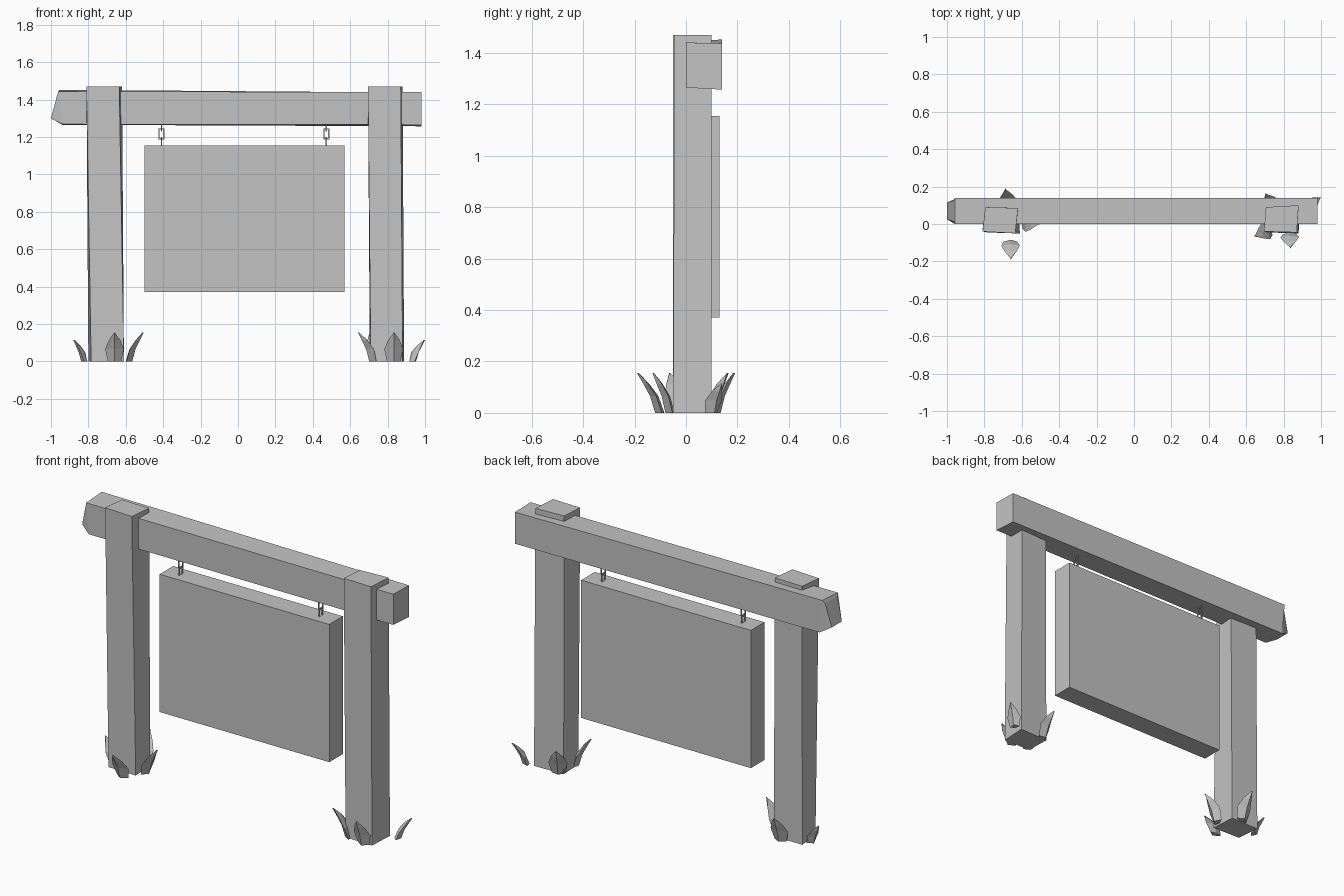
import bpy, bmesh
from mathutils import Vector

if "Cube" in bpy.data.objects:
    bpy.data.objects.remove(bpy.data.objects["Cube"])

grey = bpy.data.materials.new("plain_grey")
grey.diffuse_color = (0.55, 0.55, 0.55, 1)
grey.use_nodes = True
grey.node_tree.nodes["Principled BSDF"].inputs["Base Color"].default_value = grey.diffuse_color


def finish(name, bm):
    bmesh.ops.recalc_face_normals(bm, faces=bm.faces)
    mesh = bpy.data.meshes.new(name)
    bm.to_mesh(mesh)
    bm.free()
    mesh.materials.append(grey)
    ob = bpy.data.objects.new(name, mesh)
    bpy.context.collection.objects.link(ob)
    return ob


def loft(bm, rings):
    """Skin a list of equal-length rings and cap both ends."""
    vs = [[bm.verts.new(p) for p in r] for r in rings]
    n = len(vs[0])
    for a, b in zip(vs, vs[1:]):
        for i in range(n):
            j = (i + 1) % n
            bm.faces.new((a[i], a[j], b[j], b[i]))
    bm.faces.new(vs[0])
    bm.faces.new(vs[-1])


def add_box(bm, lo, hi):
    loft(bm, [[(lo[0], lo[1], z), (hi[0], lo[1], z), (hi[0], hi[1], z), (lo[0], hi[1], z)]
              for z in (lo[2], hi[2])])


# Posts, slightly twisted: corners at the foot and at the top
def post(name, foot, top):
    bm = bmesh.new()
    loft(bm, [[(x, y, 0) for x, y in foot], [(x, y, 1.47) for x, y in top]])
    finish(name, bm)


post("left_post",
     [(-0.785, -0.045), (-0.61, -0.05), (-0.62, 0.095), (-0.80, 0.095)],
     [(-0.81, -0.04), (-0.635, -0.05), (-0.62, 0.085), (-0.795, 0.09)])
post("right_post",
     [(0.71, -0.045), (0.88, -0.05), (0.888, 0.10), (0.705, 0.095)],
     [(0.695, -0.04), (0.87, -0.045), (0.88, 0.10), (0.705, 0.09)])

# Crossbeam with a rough-cut left end
bm = bmesh.new()
loft(bm, [
    [(0.98, 0, 1.265), (0.98, 0.14, 1.257), (0.98, 0.14, 1.437), (0.98, 0, 1.44)],
    [(-0.94, 0, 1.268), (-0.94, 0.14, 1.265), (-0.957, 0.14, 1.452), (-0.957, 0, 1.443)],
    [(-1.0, 0.025, 1.30), (-1.0, 0.115, 1.30), (-0.965, 0.125, 1.43), (-0.965, 0.015, 1.43)],
])
finish("crossbeam", bm)

# Hanging board
bm = bmesh.new()
add_box(bm, (-0.50, 0.008, 0.37), (0.57, 0.13, 1.155))
finish("hanging_board", bm)


# Chains of three rectangular links, alternately turned
def chain(name, x, y=0.07):
    bm = bmesh.new()
    t, w = 0.006, 0.016
    for z0, z1, flat in ((1.15, 1.20, False), (1.187, 1.245, True), (1.23, 1.275, False)):
        def part(u0, u1, a, b):
            if flat:
                add_box(bm, (x + u0, y - t / 2, a), (x + u1, y + t / 2, b))
            else:
                add_box(bm, (x - t / 2, y + u0, a), (x + t / 2, y + u1, b))
        part(-w, -w + t, z0, z1)
        part(w - t, w, z0, z1)
        part(-w + t, w - t, z0, z0 + t)
        part(-w + t, w - t, z1 - t, z1)
    finish(name, bm)


chain("left_chain", -0.41)
chain("right_chain", 0.472)


# Creased leaf that leans out from its base to a pointed tip
def leaf(name, base, tip, width=0.10):
    b, t = Vector((*base, 0)), Vector(tip)
    out = Vector((t.x - b.x, t.y - b.y, 0))
    d = out.normalized()
    side = Vector((-d.y, d.x, 0))
    rings = []
    for h, reach, w, thick in ((0, 0, 0.36, 0.02), (0.42, 0.24, 0.5, 0.018),
                               (0.72, 0.58, 0.32, 0.013), (1, 1, 0.01, 0.001)):
        c = b + out * reach + Vector((0, 0, t.z * h))
        s = side * width * w
        rings.append([c - d * thick * 0.8, c + s - d * 0.006, c + d * thick, c - s - d * 0.006])
    bm = bmesh.new()
    loft(bm, rings)
    finish(name, bm)


leaves = {
    "left_post_front_leaf": ((-0.66, -0.10), (-0.66, -0.19, 0.155)),
    "left_post_back_leaf": ((-0.675, 0.115), (-0.685, 0.19, 0.155)),
    "left_post_right_leaf": ((-0.585, 0.01), (-0.505, -0.002, 0.155)),
    "left_post_left_leaf": ((-0.82, 0.04), (-0.88, 0.06, 0.115)),
    "right_post_front_leaf": ((0.832, -0.06), (0.835, -0.13, 0.155)),
    "right_post_back_leaf": ((0.735, 0.10), (0.705, 0.165, 0.155)),
    "right_post_left_leaf": ((0.72, -0.03), (0.642, -0.065, 0.155)),
    "right_post_right_leaf": ((0.935, 0.10), (1.0, 0.14, 0.115)),
}
for name, (base, tip) in leaves.items():
    leaf(name, base, tip, 0.10 if tip[2] > 0.13 else 0.075)
